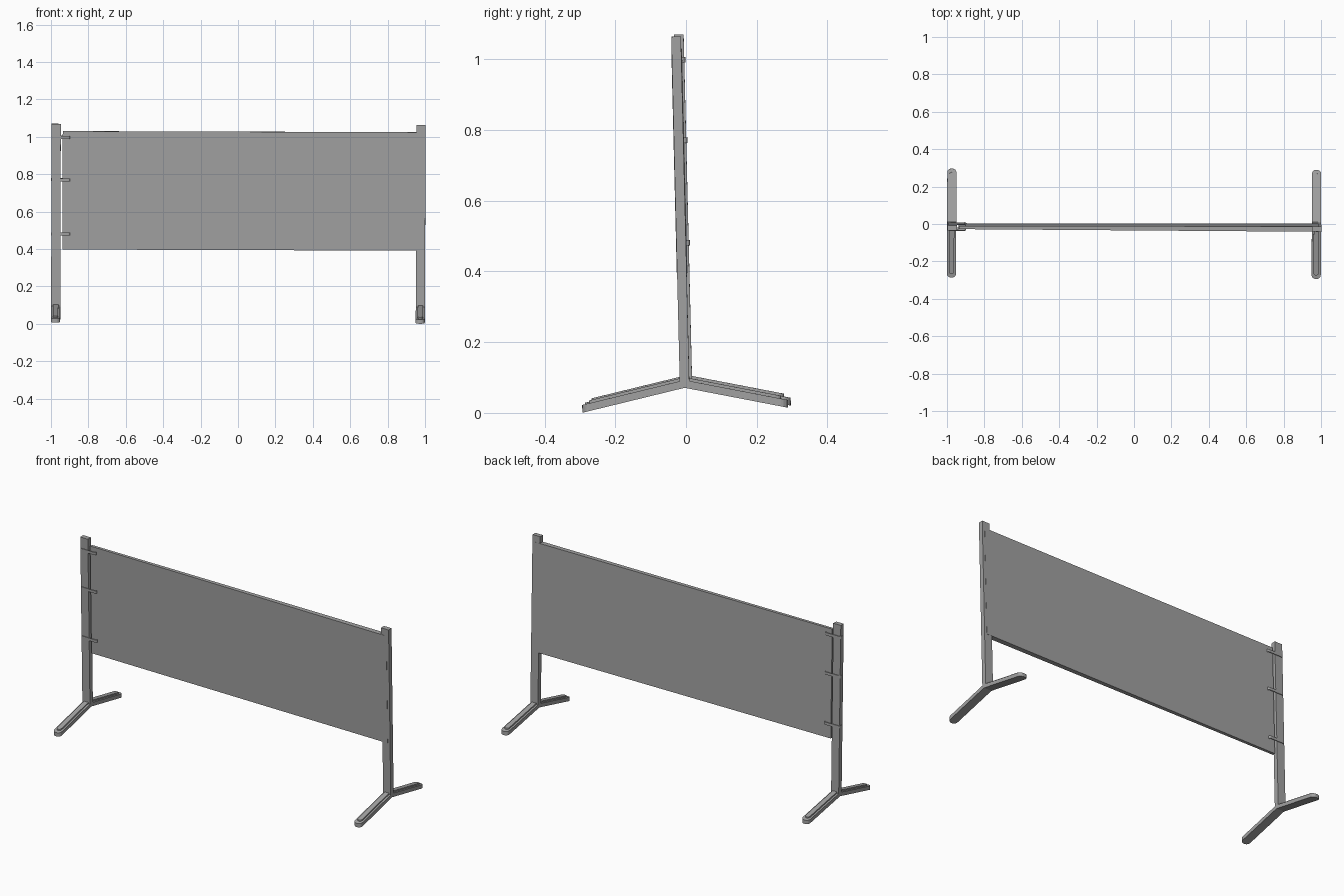
import bpy, bmesh, math
from mathutils import Matrix

cube = bpy.data.objects.get("Cube")
if cube:
    bpy.data.objects.remove(cube)

grey = bpy.data.materials.new("mid_grey")
grey.use_nodes = True
colour = (0.36, 0.36, 0.36, 1)
grey.diffuse_color = colour
grey.node_tree.nodes["Principled BSDF"].inputs["Base Color"].default_value = colour

# The whole stand leans slightly
LEAN = (Matrix.Translation((0, 0.002, 0)) @ Matrix.Rotation(math.radians(1.4), 4, 'X')
        @ Matrix.Rotation(-0.004, 4, 'Z') @ Matrix.Rotation(0.003, 4, 'Y'))


def finish(bm, name):
    bmesh.ops.recalc_face_normals(bm, faces=bm.faces)
    mesh = bpy.data.meshes.new(name)
    bm.to_mesh(mesh)
    bm.free()
    mesh.materials.append(grey)
    obj = bpy.data.objects.new(name, mesh)
    bpy.context.collection.objects.link(obj)
    obj.matrix_world = LEAN
    return obj


def prism(bm, outline, low, high, slope=0):
    """Extrude a plan outline upward, sloping down away from y = 0."""
    rings = [[bm.verts.new((x, y, z - slope * abs(y))) for x, y in outline]
             for z in (low, high)]
    bm.faces.new(rings[0])
    bm.faces.new(rings[1])
    bridge(bm, *rings)


def bridge(bm, a, b):
    for i in range(len(a)):
        j = (i + 1) % len(a)
        bm.faces.new((a[i], a[j], b[j], b[i]))


def rounded(x0, x1, y0, y1, radius, steps=4):
    """Rounded rectangle outline."""
    points = []
    corners = ((x1, y1, -1, -1), (x0, y1, 1, -1), (x0, y0, 1, 1), (x1, y0, -1, 1))
    for quarter, (x, y, sx, sy) in enumerate(corners):
        for k in range(steps + 1):
            a = math.pi / 2 * (quarter + k / steps)
            points.append((x + sx * radius + radius * math.cos(a),
                           y + sy * radius + radius * math.sin(a)))
    return points


def leg_outline(cx, half, start, end, side, radius):
    """Bar along y with a rounded far end and a square near end."""
    arc = [p for p in rounded(cx - half, cx + half, start, end, radius)
           if p[1] > (start + end) / 2]
    points = [(cx + half, start)] + arc + [(cx - half, start)]
    return [(x, side * y) for x, y in points]


# Posts and splayed feet
for label, cx in (("right", -0.975), ("left", 0.975)):
    bm = bmesh.new()
    prism(bm, [(cx - 0.0245, -0.0135), (cx + 0.0245, -0.0135),
               (cx + 0.0245, 0.0135), (cx - 0.0245, 0.0135)], 0.08, 1.067)
    finish(bm, label + "_post")

    foot, rib = bmesh.new(), bmesh.new()
    for side in (-1, 1):
        prism(foot, leg_outline(cx, 0.0245, 0, 0.291, side, 0.02), 0.074, 0.096, 0.218)
        prism(rib, leg_outline(cx, 0.014, 0.014, 0.272, side, 0.013), 0.09, 0.104, 0.218)
    finish(foot, label + "_foot")
    finish(rib, label + "_foot_rib")

# Banner panel, widening into a sleeve around the left post
side_line = [(-0.94, 0.008), (0.95, 0.0145), (0.985, 0.0145)]
bm = bmesh.new()
prism(bm, side_line + [(x, -y) for x, y in reversed(side_line)], 0.395, 1.028)
finish(bm, "banner_panel")

# Loops tying the panel to the right post
outer = rounded(-1.001, -0.9, -0.0175, 0.0175, 0.009)
inner = rounded(-0.997, -0.904, -0.0138, 0.0138, 0.006)
for i, z in enumerate((0.995, 0.768, 0.478)):
    bm = bmesh.new()
    loops = [[bm.verts.new((x, y, h)) for x, y in outline]
             for outline, h in ((outer, z - 0.008), (outer, z + 0.008),
                                (inner, z + 0.008), (inner, z - 0.008))]
    for k in range(4):
        bridge(bm, loops[k], loops[(k + 1) % 4])
    finish(bm, "tie_loop_%d" % (i + 1))
